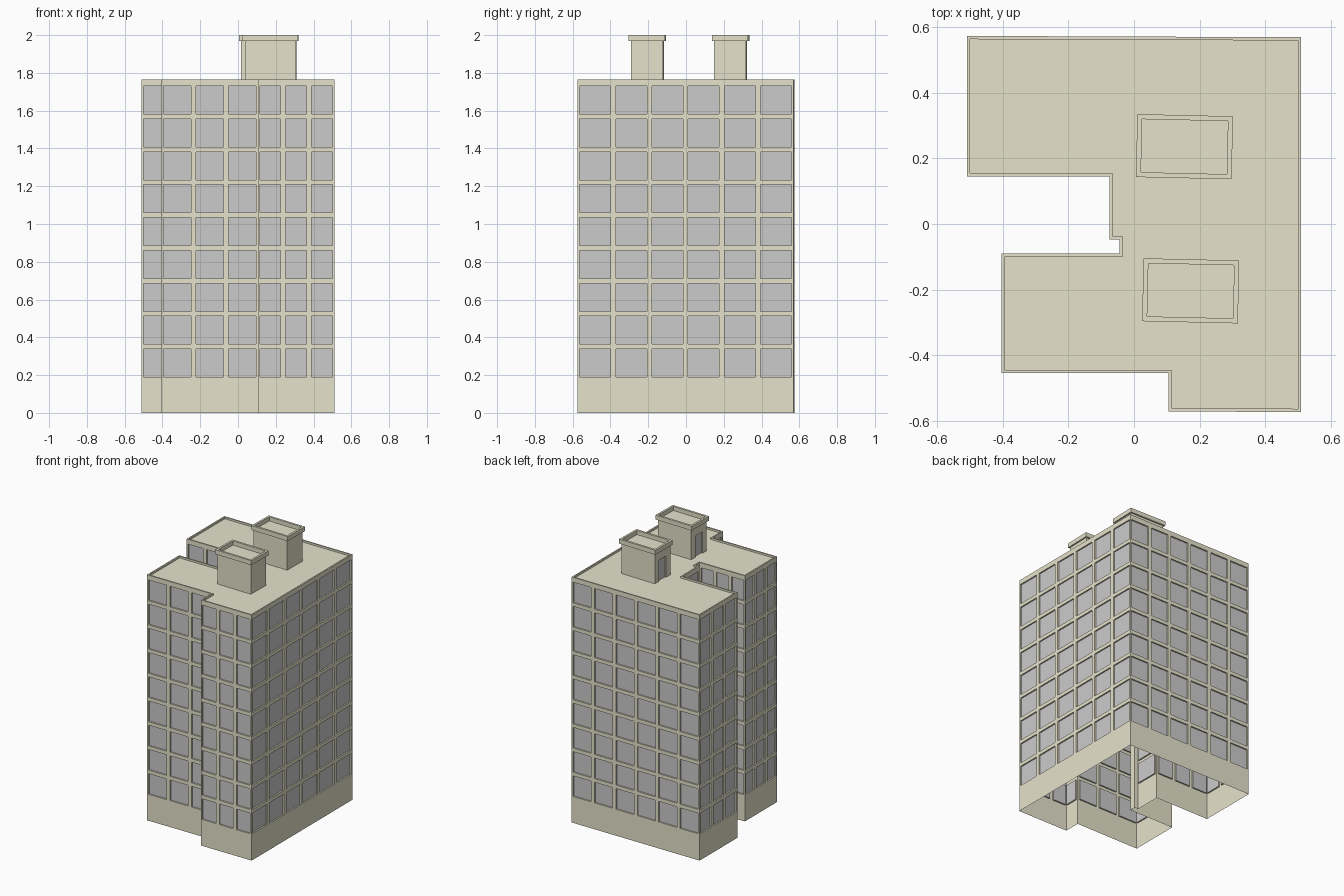
import bpy, bmesh, math
from mathutils import Vector, Matrix

if "Cube" in bpy.data.objects:
    bpy.data.objects.remove(bpy.data.objects["Cube"])

TOP, ROOF, RECESS = 1.765, 1.752, 0.010


def material(name, rgb):
    m = bpy.data.materials.new(name)
    m.diffuse_color = (*rgb, 1)
    m.use_nodes = True
    m.node_tree.nodes["Principled BSDF"].inputs["Base Color"].default_value = m.diffuse_color
    return m


STONE = material("stone", (0.79, 0.77, 0.60))
GLASS = material("grey glass", (0.69, 0.69, 0.69))


def finish(bm, name, mat):
    bmesh.ops.remove_doubles(bm, verts=bm.verts, dist=1e-5)
    me = bpy.data.meshes.new(name)
    bm.to_mesh(me)
    bm.free()
    me.materials.append(mat)
    bpy.context.collection.objects.link(bpy.data.objects.new(name, me))


def face(bm, pts):
    return bm.faces.new([bm.verts.new(p) for p in pts])


def ring(bm, a, b):
    # band of quads between two loops
    n = len(a)
    for i in range(n):
        j = (i + 1) % n
        face(bm, [a[i], a[j], b[j], b[i]])


def inset(poly, t):
    out, n = [], len(poly)
    for i in range(n):
        p, c, q = (Vector(poly[k % n]) for k in (i - 1, i, i + 1))
        d1, d2 = (c - p).normalized(), (q - c).normalized()
        n1, n2 = Vector((-d1.y, d1.x)), Vector((-d2.y, d2.x))
        out.append(c + (n1 + n2) * t / (1 + n1.dot(n2)))
    return out


def lid(bm, poly, steps):
    # rim profile given as (inset, z) steps, closed by the last loop
    loops = [[(*p, z) for p in inset(poly, t)] for t, z in steps]
    for a, b in zip(loops, loops[1:]):
        ring(bm, a, b)
    face(bm, loops[-1])


def wall(bm, panes, p, q, z0, z1, cols, rows):
    # wall with recessed openings at every column/row span
    p, q = Vector((*p, 0)), Vector((*q, 0))
    d = (q - p).normalized()
    n = Vector((d.y, -d.x, 0))
    us = sorted({0, (q - p).length, *[v for s in cols for v in s]})
    zs = sorted({z0, z1, *[v for s in rows for v in s]})
    for u in zip(us, us[1:]):
        for z in zip(zs, zs[1:]):
            a = [p + d * uu + Vector((0, 0, zz)) for uu, zz in
                 ((u[0], z[0]), (u[1], z[0]), (u[1], z[1]), (u[0], z[1]))]
            if u in cols and z in rows:
                b = [v - n * RECESS for v in a]
                ring(bm, a, b)
                face(panes, b)
            else:
                face(bm, a)


def columns(length, count, margin=0.011, gap=0.027):
    if not count:
        return []
    w = (length - 2 * margin - gap * (count - 1)) / count
    return [(margin + i * (w + gap), margin + i * (w + gap) + w) for i in range(count)]


# Tower: footprint corner and number of window columns on the wall that follows it
plan = [(0.51, -0.574, 6), (0.51, 0.57, 6), (-0.51, 0.574, 3), (-0.51, 0.145, 3),
        (-0.075, 0.145, 1), (-0.075, -0.047, 0), (-0.045, -0.047, 0), (-0.045, -0.09, 3),
        (-0.405, -0.09, 3), (-0.405, -0.455, 3), (0.105, -0.455, 1), (0.105, -0.572, 3)]
foot = [(x, y) for x, y, _ in plan]
rows = [(0.19 + 0.174 * i, 0.19 + 0.174 * i + 0.148) for i in range(9)]
bm, panes = bmesh.new(), bmesh.new()
for i, (x, y, count) in enumerate(plan):
    q = foot[(i + 1) % len(foot)]
    wall(bm, panes, (x, y), q, 0, TOP, columns(math.dist((x, y), q), count), rows)
lid(bm, foot, [(0, TOP), (0.010, TOP), (0.010, ROOF)])
finish(bm, "tower_walls_and_roof", STONE)
finish(panes, "tower_windows", GLASS)

# Two roof stair houses with overhanging rims and a door on the left side
for name, cx, cy in (("front", 0.173, -0.204), ("back", 0.154, 0.236)):
    hx, hy = 0.135, 0.085
    rot = Matrix.Rotation(math.radians(-1.3), 2)
    rect = [rot @ Vector(v) + Vector((cx, cy))
            for v in ((-hx, -hy), (hx, -hy), (hx, hy), (-hx, hy))]
    bm, door = bmesh.new(), bmesh.new()
    for i in range(4):
        cols = [(0.045, 0.125)] if i == 3 else []
        wall(bm, door, rect[i], rect[(i + 1) % 4], ROOF, 1.968, cols, [(ROOF, 1.905)])
    lid(bm, rect, [(0, 1.968), (-0.011, 1.968), (-0.011, 2.0), (0.004, 2.0), (0.004, 1.97)])
    finish(bm, name + "_stair_house", STONE)
    finish(door, name + "_stair_house_door", GLASS)
